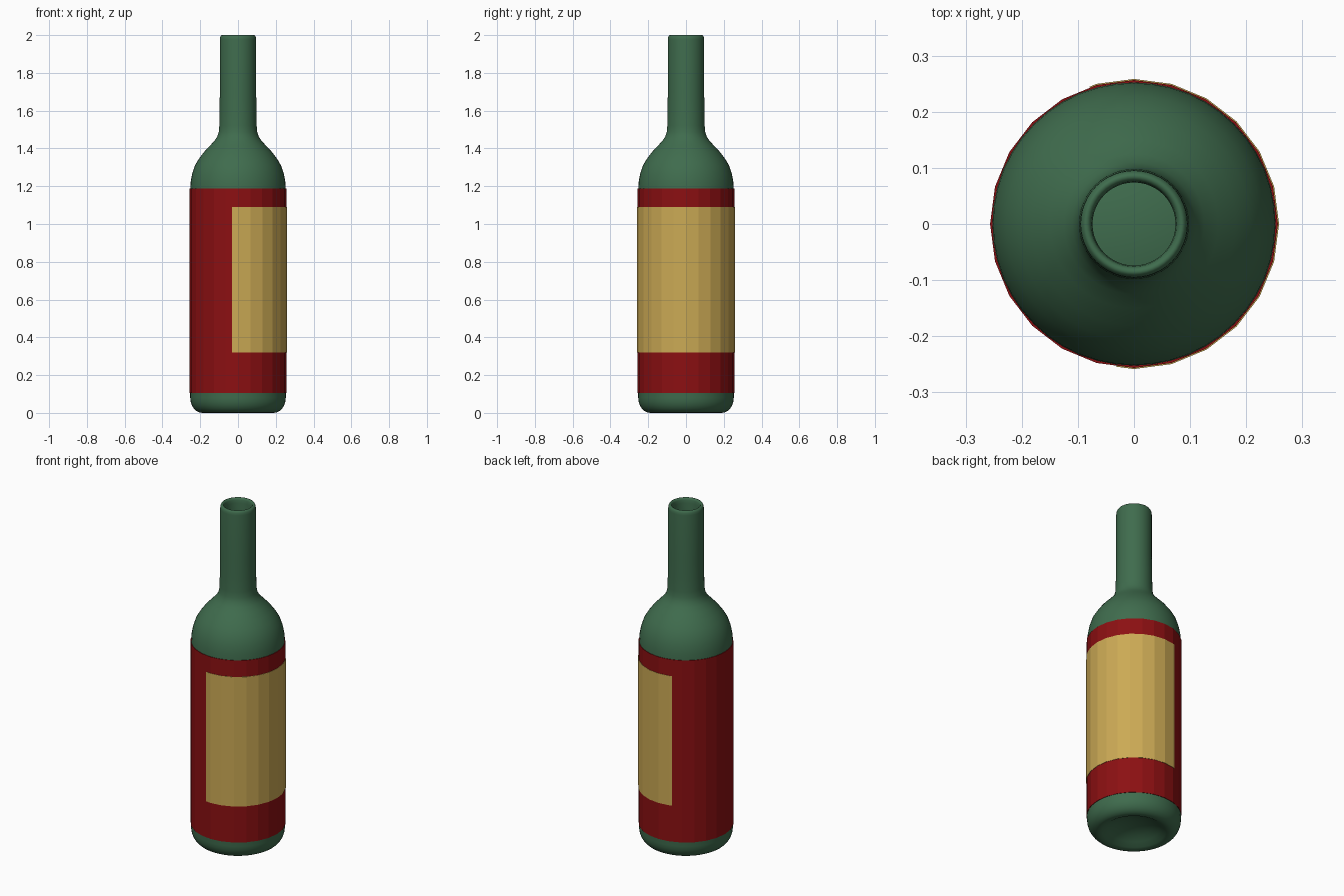
import bpy, bmesh, math

if "Cube" in bpy.data.objects:
    bpy.data.objects.remove(bpy.data.objects["Cube"])


def material(name, rgb):
    m = bpy.data.materials.new(name)
    m.diffuse_color = (*rgb, 1)
    m.use_nodes = True
    m.node_tree.nodes["Principled BSDF"].inputs["Base Color"].default_value = m.diffuse_color
    return m


GREEN = material("green_glass", (0.05, 0.15, 0.075))
RED = material("red_paper", (0.26, 0.005, 0.006))
GOLD = material("gold_paper", (0.60, 0.40, 0.09))


def finish(name, bm, mat):
    bmesh.ops.recalc_face_normals(bm, faces=bm.faces)
    me = bpy.data.meshes.new(name)
    bm.to_mesh(me)
    bm.free()
    ob = bpy.data.objects.new(name, me)
    bpy.context.collection.objects.link(ob)
    me.materials.append(mat)
    return ob


def lathe(name, profile, sides, mat):
    """Revolve (radius, z) points around the z axis."""
    bm = bmesh.new()
    vs = [bm.verts.new((r, 0, z)) for r, z in profile]
    es = [bm.edges.new(p) for p in zip(vs, vs[1:])]
    bmesh.ops.spin(bm, geom=vs + es, cent=(0, 0, 0), axis=(0, 0, 1),
                   angle=math.tau, steps=sides)
    bmesh.ops.remove_doubles(bm, verts=bm.verts, dist=1e-4)
    return finish(name, bm, mat)


# Glass: punt, rounded base, body, shoulder, neck, lip, then the inner wall
outer = [(0, 0.06), (0.05, 0.056), (0.10, 0.043), (0.14, 0.024), (0.17, 0.006), (0.19, 0)]
outer += [(0.19 + 0.063 * math.sin(a), 0.08 - 0.08 * math.cos(a))
          for a in [math.radians(d) for d in range(15, 91, 15)]]
outer += [(0.253, 0.3), (0.253, 1.17), (0.251, 1.22), (0.243, 1.265), (0.228, 1.31),
          (0.207, 1.345), (0.181, 1.38), (0.150, 1.413), (0.125, 1.44), (0.110, 1.462),
          (0.102, 1.487), (0.099, 1.52), (0.098, 1.6), (0.096, 1.7)]
lip = [(0.096, 1.975), (0.095, 1.988), (0.090, 1.998), (0.085, 2.0),
       (0.079, 1.997), (0.076, 1.988), (0.074, 1.97)]
inner = [(0.074, 1.52), (0.082, 1.47), (0.125, 1.41), (0.185, 1.34), (0.225, 1.25),
         (0.233, 1.17), (0.233, 0.1), (0.2, 0.04), (0.15, 0.045), (0.10, 0.065), (0, 0.08)]
bottle = lathe("bottle_glass", outer + lip + inner, 48, GREEN)
bottle.select_set(True)
bpy.context.view_layer.objects.active = bottle
bpy.ops.object.shade_smooth_by_angle(angle=math.radians(60))

# Red sleeve: faceted thin band around the body
R = 0.2565
lathe("red_sleeve", [(0.248, 0.105), (R, 0.105), (R, 1.187), (0.248, 1.187)], 24, RED)

# Gold label: thin plate hugging the facets over part of the way round
START, END = -97, 108
angles = [START] + list(range(-90, END, 15)) + [END]
bm = bmesh.new()
cols = []
for d in angles:
    r = 0.2585 * math.cos(math.radians(7.5)) / math.cos(math.radians(d % 15 - 7.5))
    a = math.radians(d)
    cols.append([bm.verts.new((r * math.cos(a), r * math.sin(a), z)) for z in (0.32, 1.09)])
for (a0, a1), (b0, b1) in zip(cols, cols[1:]):
    bm.faces.new((a0, b0, b1, a1))
label = finish("gold_label", bm, GOLD)
# make sure the plate faces outward before thickening
if label.data.polygons[0].normal.dot(label.data.polygons[0].center) < 0:
    label.data.flip_normals()
sol = label.modifiers.new("thickness", 'SOLIDIFY')
sol.thickness = 0.003
sol.offset = -1
